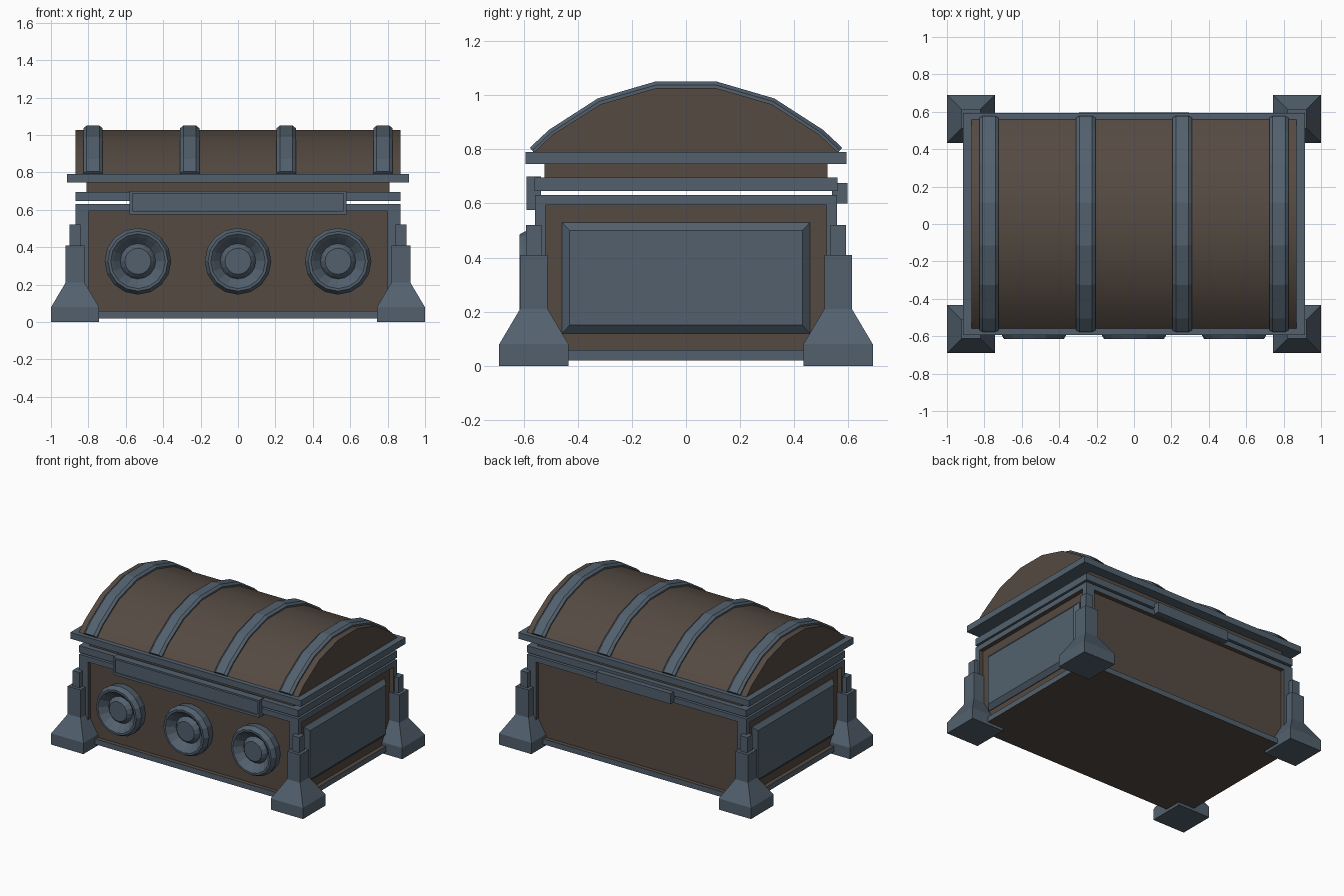
import bpy, bmesh, math
from mathutils import Matrix

if "Cube" in bpy.data.objects:
    bpy.data.objects.remove(bpy.data.objects["Cube"])


def material(name, rgb):
    m = bpy.data.materials.new(name)
    m.diffuse_color = (*rgb, 1)
    m.use_nodes = True
    m.node_tree.nodes["Principled BSDF"].inputs["Base Color"].default_value = m.diffuse_color
    return m


STEEL = material("steel", (0.085, 0.118, 0.155))
WOOD = material("wood", (0.09, 0.068, 0.054))


def finish(name, bm, *mats):
    bmesh.ops.recalc_face_normals(bm, faces=bm.faces)
    mesh = bpy.data.meshes.new(name)
    bm.to_mesh(mesh)
    bm.free()
    for m in mats:
        mesh.materials.append(m)
    ob = bpy.data.objects.new(name, mesh)
    bpy.context.collection.objects.link(ob)
    return ob


def cube_bm(x, y, z):
    """Box geometry from (min, max) pairs."""
    bm = bmesh.new()
    size = Matrix.Diagonal((x[1] - x[0], y[1] - y[0], z[1] - z[0], 1))
    mid = Matrix.Translation((sum(x) / 2, sum(y) / 2, sum(z) / 2))
    bmesh.ops.create_cube(bm, size=1, matrix=mid @ size)
    return bm


def box(name, x, y, z, mat):
    return finish(name, cube_bm(x, y, z), mat)


def loft(name, sections, mat, closed=True):
    """Bridge rings of points, capping both ends."""
    bm = bmesh.new()
    rings = [[bm.verts.new(p) for p in s] for s in sections]
    n = len(rings[0])
    for a, b in zip(rings, rings[1:]):
        for i in range(n):
            j = (i + 1) % n
            bm.faces.new((a[i], a[j], b[j], b[i]))
    if closed:
        bm.faces.new(rings[0])
        bm.faces.new(rings[-1])
    return finish(name, bm, mat)


def smooth(ob):
    bpy.ops.object.select_all(action='DESELECT')
    ob.select_set(True)
    bpy.context.view_layer.objects.active = ob
    bpy.ops.object.shade_smooth_by_angle(angle=math.radians(30))


# Body: steel-framed box with recessed wooden faces and wooden bottom
bm = cube_bm((-0.87, 0.87), (-0.557, 0.557), (0.02, 0.632))
bm.normal_update()
for f in list(bm.faces):
    if f.normal.z < -0.5:
        f.material_index = 1
    if abs(f.normal.z) > 0.5:
        continue
    nrm = f.normal.copy()
    bmesh.ops.inset_individual(bm, faces=[f], thickness=0.054)
    f.material_index = 1
    wide = 0.785 / 0.816 if abs(nrm.y) > 0.5 else 1
    for v in f.verts:
        v.co.x *= wide
    ring = bmesh.ops.extrude_face_region(bm, geom=[f])
    for v in [g for g in ring["geom"] if isinstance(g, bmesh.types.BMVert)]:
        v.co -= nrm * 0.03
    if f.is_valid:
        bmesh.ops.delete(bm, geom=[f], context='FACES_ONLY')
finish("chest_body", bm, STEEL, WOOD)

# Lid base: rim, wooden neck and wide ledge
box("lid_rim", (-0.87, 0.87), (-0.56, 0.56), (0.646, 0.695), STEEL)
box("lid_neck", (-0.81, 0.81), (-0.523, 0.523), (0.69, 0.75), WOOD)
box("lid_ledge", (-0.915, 0.915), (-0.593, 0.593), (0.745, 0.79), STEEL)

# Barrel lid and its four chamfered straps share three arc profiles
def arc(half):
    return [(-y, z) for y, z in half] + [(y, z) for y, z in reversed(half)]


inner = arc([(0.562, 0.788), (0.492, 0.855), (0.315, 0.967), (0.11, 1.026)])
middle = arc([(0.568, 0.796), (0.498, 0.862), (0.32, 0.977), (0.112, 1.037)])
outer = arc([(0.577, 0.806), (0.506, 0.872), (0.326, 0.988), (0.114, 1.05)])
smooth(loft("lid_barrel", [[(x, y, z) for y, z in inner] for x in (-0.87, 0.87)], WOOD))
for i, cx in enumerate((-0.775, -0.258, 0.258, 0.775)):
    profile = ((-0.051, inner), (-0.051, middle), (-0.034, outer),
               (0.034, outer), (0.051, middle), (0.051, inner))
    loft(f"lid_strap_{i + 1}",
         [[(cx + dx, *a[k]) for dx, a in profile] for k in range(8)], STEEL)

# Corner feet: flared base, post and short upper post
def square(c, h, z):
    return [(c[0] + sx * h, c[1] + sy * h, z)
            for sx, sy in ((-1, -1), (1, -1), (1, 1), (-1, 1))]


for sx in (-1, 1):
    for sy in (-1, 1):
        side = ("front" if sy < 0 else "back") + ("_left" if sx < 0 else "_right")
        c = (sx * 0.871, sy * 0.562)
        loft(f"foot_{side}", [square(c, 0.128, 0), square(c, 0.128, 0.08),
                              square(c, 0.051, 0.21), square(c, 0.051, 0.41)], STEEL)
        loft(f"post_{side}", [square(c, 0.029, 0.40), square(c, 0.029, 0.52)], STEEL)

# Raised bevelled side panels
for s in (-1, 1):
    def rect(x, y, z0, z1):
        return [(s * x, -y, z0), (s * x, y, z0), (s * x, y, z1), (s * x, -y, z1)]
    loft("side_panel_" + ("left" if s < 0 else "right"),
         [rect(0.83, 0.458, 0.12, 0.53), rect(0.845, 0.458, 0.12, 0.53),
          rect(0.872, 0.43, 0.15, 0.50)], STEEL)

# Front clasp plate with shallow recess, and rear hinge plate
def plate(x, y, z0, z1):
    return [(-x, y, z0), (x, y, z0), (x, y, z1), (-x, y, z1)]


loft("clasp_plate", [plate(0.58, -0.535, 0.575, 0.70), plate(0.58, -0.589, 0.575, 0.70),
                     plate(0.565, -0.589, 0.593, 0.687),
                     plate(0.565, -0.580, 0.593, 0.687)], STEEL)
box("hinge_plate", (-0.295, 0.295), (0.54, 0.596), (0.60, 0.675), STEEL)

# Three round bosses: rim, dished ring and raised hub
boss = [(0.17, -0.52), (0.178, -0.583), (0.16, -0.616), (0.146, -0.616),
        (0.13, -0.602), (0.095, -0.565), (0.083, -0.582), (0.07, -0.595)]
SIDES = 16
for i, cx in enumerate((-0.535, 0, 0.535)):
    loft(f"boss_{i + 1}",
         [[(cx + r * math.cos(2 * math.pi * k / SIDES), y,
            0.325 + r * math.sin(2 * math.pi * k / SIDES)) for k in range(SIDES)]
          for r, y in boss], STEEL)
